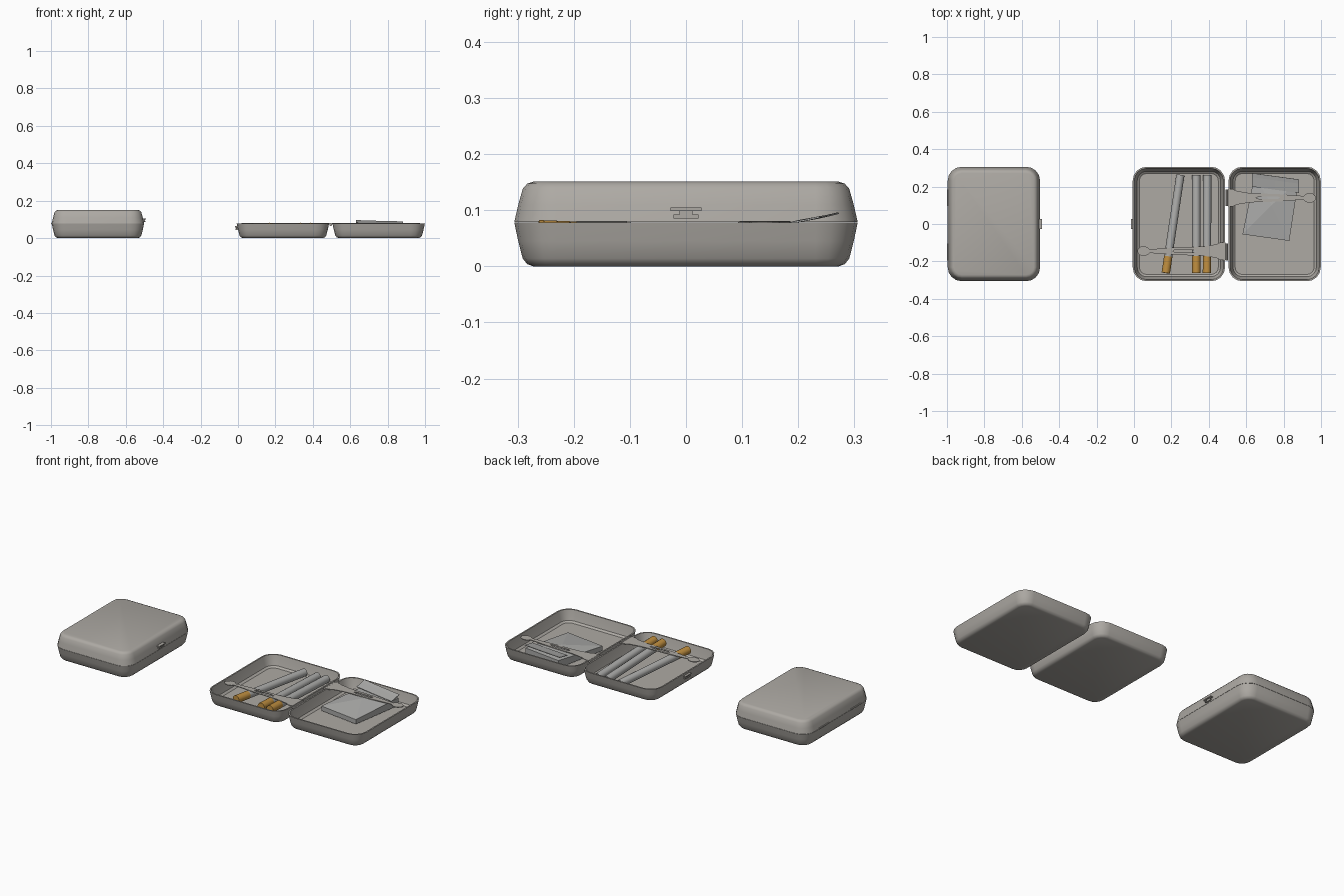
import bpy, bmesh, math
from mathutils import Vector

cube = bpy.data.objects.get("Cube")
if cube:
    bpy.data.objects.remove(cube, do_unlink=True)


def material(name, rgb):
    m = bpy.data.materials.new(name)
    m.use_nodes = True
    m.diffuse_color = (*rgb, 1)
    m.node_tree.nodes["Principled BSDF"].inputs["Base Color"].default_value = (*rgb, 1)
    return m


METAL = material("warm grey metal", (0.42, 0.40, 0.37))
PAPER = material("grey paper", (0.42, 0.42, 0.41))
FILTER = material("amber filter", (0.52, 0.27, 0.05))


def finish(name, bm, mat, smooth=True):
    """Turn a bmesh into a named, coloured object."""
    bmesh.ops.remove_doubles(bm, verts=bm.verts, dist=1e-5)
    bmesh.ops.recalc_face_normals(bm, faces=bm.faces)
    mesh = bpy.data.meshes.new(name)
    bm.to_mesh(mesh)
    bm.free()
    mesh.materials.append(mat)
    obj = bpy.data.objects.new(name, mesh)
    bpy.context.collection.objects.link(obj)
    if smooth:
        bpy.ops.object.select_all(action="DESELECT")
        obj.select_set(True)
        bpy.context.view_layer.objects.active = obj
        bpy.ops.object.shade_smooth_by_angle(angle=math.radians(35))
    return obj


def thicken(obj, depth):
    mod = obj.modifiers.new("thickness", "SOLIDIFY")
    mod.thickness = depth
    mod.offset = 0


def rounded_ring(cx, inset, z, hx=0.247, hy=0.306, steps=4):
    """Rounded rectangle outline, pulled in by inset."""
    r = max(0.075 - inset, 0.03)
    ring = []
    for k, (sx, sy) in enumerate([(1, 1), (-1, 1), (-1, -1), (1, -1)]):
        for i in range(steps + 1):
            a = math.pi / 2 * (k + i / steps)
            ring.append((cx + sx * (hx - inset - r) + r * math.cos(a),
                         sy * (hy - inset - r) + r * math.sin(a), z))
    return ring


# inset and height, from the underside, over the rim, to the inner floor
SHELL = [(0.034, 0), (0.023, 0.004), (0.015, 0.014), (0.007, 0.045), (0, 0.078),
         (0.008, 0.078), (0.016, 0.045), (0.024, 0.02), (0.036, 0.011)]


def shell(name, cx, lid=False):
    """A thin hollow half of the case."""
    bm = bmesh.new()
    rings = []
    for inset, z in SHELL:
        height = 0.151 - z * 0.92 if lid else z
        rings.append([bm.verts.new(p) for p in rounded_ring(cx, inset, height)])
    n = len(rings[0])
    for a, b in zip(rings, rings[1:]):
        for i in range(n):
            j = (i + 1) % n
            bm.faces.new((a[i], a[j], b[j], b[i]))
    bm.faces.new(rings[0])
    bm.faces.new(rings[-1])
    return finish(name, bm, METAL)


def box(name, centre, size):
    bm = bmesh.new()
    bmesh.ops.create_cube(bm, size=1)
    for v in bm.verts:
        v.co = Vector(c + s * p for c, s, p in zip(centre, size, v.co))
    return finish(name, bm, METAL, smooth=False)


def rod(name, start, end, radius, mat, sides=16):
    """Cylinder between two points."""
    start, end = Vector(start), Vector(end)
    axis = end - start
    bm = bmesh.new()
    bmesh.ops.create_cone(bm, cap_ends=True, segments=sides, radius1=radius,
                          radius2=radius, depth=axis.length)
    turn = axis.to_track_quat("Z", "Y")
    for v in bm.verts:
        v.co = turn @ v.co + (start + end) / 2
    return finish(name, bm, mat)


# Closed case and the two halves of the open case
CLOSED, LEFT, RIGHT = -0.749, 0.240, 0.752
shell("closed_case_base", CLOSED)
shell("closed_case_lid", CLOSED, lid=True)
shell("open_case_base", LEFT)
shell("open_case_lid", RIGHT)

# Hinge barrels
for y in (-0.15, 0.14):
    rod("open_hinge", (0.496, y - 0.045, 0.073), (0.496, y + 0.045, 0.073), 0.008, METAL, 10)
    rod("closed_hinge", (-0.993, y - 0.045, 0.079), (-0.993, y + 0.045, 0.079), 0.006, METAL, 10)

# Clasps: a thumb plate on a stem above a foot
for x, z, out in ((-0.503, 0.102, 1), (-0.005, 0.061, -1)):
    box("clasp_plate", (x + 0.003 * out, 0, z), (0.018, 0.056, 0.006))
    box("clasp_stem", (x, 0, z - 0.006), (0.012, 0.024, 0.008))
    box("clasp_foot", (x, 0, z - 0.013), (0.016, 0.044, 0.007))

# Cigarettes, with the filter ends towards the front
for x0, x1 in ((0.170, 0.248), (0.333, 0.333), (0.390, 0.392)):
    tip, end = Vector((x0, -0.262, 0.06)), Vector((x1, 0.262, 0.04))
    joint = tip.lerp(end, 0.17)
    rod("cigarette", joint, end, 0.022, PAPER)
    rod("cigarette_filter", tip, joint, 0.0225, FILTER)

# Spring arms: distance from hinge, outer half width, inner half width of the slot
ARM = [(0, 0.047, 0), (0.025, 0.047, 0), (0.05, 0.036, 0), (0.11, 0.026, 0),
       (0.15, 0.023, 0), (0.17, 0.023, 0.007), (0.27, 0.02, 0.007), (0.28, 0.019, 0),
       (0.36, 0.013, 0), (0.405, 0.01, 0), (0.415, 0.02, 0), (0.432, 0.027, 0),
       (0.452, 0.024, 0), (0.466, 0.013, 0), (0.47, 0.004, 0)]


def arm(name, x, y, direction):
    bm = bmesh.new()
    for side in (-1, 1):
        pairs = [[bm.verts.new((x + direction * d, y + side * w, 0.078)) for w in (inner, outer)]
                 for d, outer, inner in ARM]
        for a, b in zip(pairs, pairs[1:]):
            bm.faces.new((a[0], a[1], b[1], b[0]))
    thicken(finish(name, bm, METAL, smooth=False), 0.004)


arm("base_spring_arm", 0.488, -0.145, -1)
arm("lid_spring_arm", 0.502, 0.14, 1)

# Folded paper packet: four facets meeting at a peak, with sides and an underside
bm = bmesh.new()
corners = [(0.645, 0.262, 0.07), (0.88, 0.232, 0.07), (0.83, -0.09, 0.052), (0.58, -0.055, 0.052)]
top = [bm.verts.new(c) for c in corners]
low = [bm.verts.new((x, y, 0.025)) for x, y, z in corners]
peak = bm.verts.new((0.735, 0.1, 0.078))
for i in range(4):
    j = (i + 1) % 4
    bm.faces.new((top[i], top[j], peak))
    bm.faces.new((top[i], low[i], low[j], top[j]))
bm.faces.new(low)
finish("paper_packet", bm, PAPER, smooth=False)

# Raised, curled flap at the back of the packet
bm = bmesh.new()
rows = [[bm.verts.new(p) for p in ((0.632, y, z + 0.004), (0.75, y - 0.016, z), (0.882, y - 0.034, z - 0.003))]
        for y, z in ((0.272, 0.091), (0.25, 0.086), (0.2, 0.077))]
for a, b in zip(rows, rows[1:]):
    for i in range(2):
        bm.faces.new((a[i], a[i + 1], b[i + 1], b[i]))
thicken(finish("paper_flap", bm, PAPER, smooth=False), 0.003)
